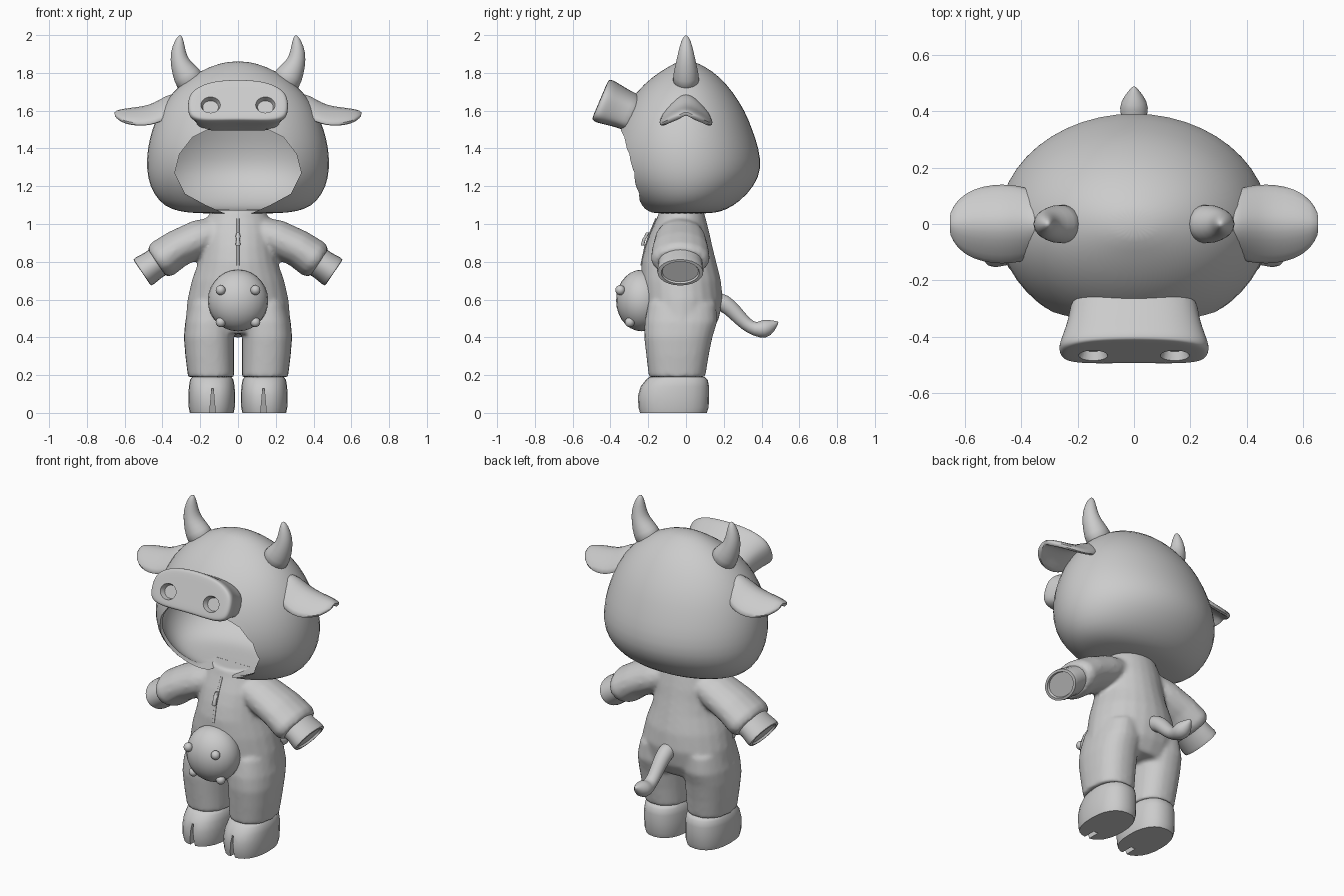
import bpy, bmesh
from math import cos, sin, pi, radians
from mathutils import Vector as V

if "Cube" in bpy.data.objects:
    bpy.data.objects.remove(bpy.data.objects["Cube"])

grey = bpy.data.materials.new("plain_grey")
grey.use_nodes = True
grey.diffuse_color = (0.6, 0.6, 0.6, 1)
grey.node_tree.nodes["Principled BSDF"].inputs["Base Color"].default_value = (0.6, 0.6, 0.6, 1)
X, Y, Z = V((1, 0, 0)), V((0, 1, 0)), V((0, 0, 1))


def spow(a, p):
    return abs(a) ** p * (1 if a > 0 else -1)


def ring(c, u, v, n=24, p=1.0):
    """Closed (super)ellipse of points around c."""
    return [V(c) + u * spow(cos(2 * pi * i / n), p) + v * spow(sin(2 * pi * i / n), p) for i in range(n)]


def level(z, rx, front, back, cx=0, p=1.0):
    """Horizontal ring given by half width and front and back depth."""
    return ring((cx, (front + back) / 2, z), X * rx, Y * ((back - front) / 2), p=p)


def tube(path, radii, side):
    """Rings along a path; radii are (in plane, along side)."""
    path = [V(p) for p in path]
    rings = []
    for i, (c, (a, b)) in enumerate(zip(path, radii)):
        t = (path[min(i + 1, len(path) - 1)] - path[max(i - 1, 0)]).normalized()
        rings.append(ring(c, t.cross(side) * a, side * b, 16))
    return rings


def build(name, *lofts, helper=False):
    bm = bmesh.new()
    for rings in lofts:
        rows = [[bm.verts.new(p) for p in r] for r in rings]
        n = len(rows[0])
        for a, b in zip(rows, rows[1:]):
            for i in range(n):
                bm.faces.new((a[i], a[(i + 1) % n], b[(i + 1) % n], b[i]))
        bm.faces.new(rows[0][::-1])
        bm.faces.new(rows[-1])
    bmesh.ops.recalc_face_normals(bm, faces=bm.faces)
    return to_object(name, bm, helper)


def to_object(name, bm, helper=False):
    me = bpy.data.meshes.new(name)
    bm.to_mesh(me)
    bm.free()
    me.materials.append(grey)
    ob = bpy.data.objects.new(name, me)
    bpy.context.collection.objects.link(ob)
    ob.hide_render = helper
    return ob


def finish(ob, *mods, angle=45):
    """Add modifiers given as (type, settings), apply them and shade."""
    for kind, settings in mods:
        m = ob.modifiers.new(kind.title(), kind)
        for k, val in settings.items():
            setattr(m, k, val)
    bpy.ops.object.select_all(action='DESELECT')
    ob.select_set(True)
    bpy.context.view_layer.objects.active = ob
    bpy.ops.object.convert(target='MESH')
    bpy.ops.object.shade_smooth_by_angle(angle=radians(angle))
    for _, settings in mods:
        if settings.get("object"):
            bpy.data.objects.remove(settings["object"])


SUB = ('SUBSURF', {"levels": 1})
SUB2 = ('SUBSURF', {"levels": 2})
MIRROR = ('MIRROR', {})


def cut(cutter):
    return ('BOOLEAN', {"object": cutter, "operation": 'DIFFERENCE', "solver": 'EXACT'})


# Hollow hood with a face opening
hood = build("hood", [level(*r) for r in (
    (1.055, .17, -.16, .10), (1.06, .27, -.19, .16), (1.075, .355, -.23, .215),
    (1.12, .425, -.29, .29), (1.2, .472, -.36, .365), (1.29, .49, -.4, .405),
    (1.4, .485, -.4, .39), (1.5, .46, -.375, .355), (1.6, .42, -.335, .315),
    (1.7, .35, -.265, .25), (1.78, .255, -.18, .18), (1.835, .15, -.09, .1),
    (1.862, .05, -.04, .04))])
half = [(.08, 1.06), (.17, 1.10), (.28, 1.16), (.335, 1.27), (.31, 1.37), (.24, 1.46), (.14, 1.51)]
outline = [(0, 1.03)] + half + [(-x, z) for x, z in half[::-1]]
opening = build("opening_cutter", [[V((x, y, z)) for x, z in outline] for y in (-.7, -.04)], helper=True)
finish(hood, SUB, ('SOLIDIFY', {"thickness": .02, "offset": -1}), cut(opening))

# Snout facing forward and slightly up
fwd, up = V((0, -.92, .39)), V((0, .39, .92))
base = V((0, -.315, 1.59))
rings = []
for d, s in ((-.08, .85), (0, .86), (.08, .95), (.125, 1.02), (.15, .99), (.156, .9), (.156, .5)):
    pts = ring((0, 0, 0), X * .265 * s, Z * .118 * s, 24, .65)
    rings.append([base + fwd * d + X * p.x + up * (p.z + .012 - .45 * p.x ** 2) for p in pts])
snout = build("snout", rings)
nostrils = build("nostril_cutter", *[
    [ring(base + fwd * d + X * s * .145 - up * .022, X * .052 * k, up * .046 * k)
     for d, k in ((.125, .8), (.165, 1.05))] for s in (-1, 1)], helper=True)
finish(snout, SUB2, cut(nostrils))

# Horns
finish(build("horns", tube(
    [(.235, 0, 1.73), (.275, 0, 1.79), (.308, 0, 1.85), (.318, 0, 1.91), (.31, 0, 1.975), (.305, 0, 2.0)],
    [(.085, .075), (.075, .07), (.052, .055), (.042, .042), (.023, .025), (.006, .006)], Y)), SUB, MIRROR)

# Ears: drooping leaves cupped downward
bm = bmesh.new()
rows = []
for x, w, top, edge in ((.33, .11, 1.70, 1.60), (.38, .14, 1.69, 1.565), (.44, .15, 1.65, 1.54),
                        (.5, .15, 1.63, 1.53), (.57, .135, 1.622, 1.535), (.63, .095, 1.61, 1.555),
                        (.66, .035, 1.595, 1.58)):
    rows.append([bm.verts.new((x, t * w, top + (edge - top) * abs(t) ** 1.6))
                 for t in (-1, -.75, -.4, 0, .4, .75, 1)])
for a, b in zip(rows, rows[1:]):
    for i in range(len(a) - 1):
        bm.faces.new((a[i], b[i], b[i + 1], a[i + 1]))
finish(to_object("ears", bm), ('SOLIDIFY', {"thickness": .03, "offset": -1}), SUB, MIRROR)

# Body: torso, legs and sleeves blended together
torso = [level(*r) for r in (
    (1.075, .14, -.14, .09), (1.03, .165, -.155, .105), (.95, .19, -.19, .125),
    (.88, .195, -.215, .14), (.8, .21, -.235, .16), (.7, .245, -.24, .185),
    (.6, .268, -.235, .195), (.5, .277, -.225, .175), (.42, .25, -.18, .13))]
parts = [torso]
for s in (-1, 1):
    parts.append([level(z, rx, f, b, s * cx, .85) for z, cx, rx, f, b in (
        (.58, .145, .11, -.2, .16), (.48, .15, .13, -.22, .165), (.4, .154, .133, -.222, .14),
        (.3, .15, .129, -.21, .12), (.19, .143, .122, -.197, .102))])
    parts.append(tube([(s * x, -.03, z) for x, z in (
        (.06, .98), (.2, .925), (.32, .87), (.4, .815), (.43, .795))],
        [(.07, .1), (.1, .135), (.1, .15), (.105, .158), (.09, .14)], Y))
finish(build("body_suit", *parts), ('REMESH', {"mode": 'VOXEL', "voxel_size": .012}),
       ('SMOOTH', {"factor": .5, "iterations": 6}), angle=60)

# Hands with a rimmed end
axis = V((.83, 0, -.56))
across = axis.cross(Y)
finish(build("hands", [ring(V((.40, -.03, .815)) + axis * d, across * r, Y * r * 1.45)
                       for d, r in ((0, .082), (.06, .08), (.11, .085), (.128, .083), (.13, .07), (.118, .066))]),
       MIRROR)

# Cloven feet
feet = build("feet", [level(z, rx, f, b, .139, .85) for z, rx, f, b in (
    (0, .116, -.245, .11), (.03, .122, -.253, .12), (.09, .124, -.255, .122),
    (.14, .121, -.24, .122), (.175, .115, -.212, .115), (.19, .104, -.195, .1), (.195, .06, -.12, .05))])
cleft = build("cleft_cutter", [[V((.135 + s * w, y, z)) for s, y in ((-1, -.4), (1, -.4), (1, b), (-1, b))]
                               for z, w, b in ((-.02, .017, -.16), (.13, .004, -.22))], helper=True)
finish(feet, cut(cleft), MIRROR)


# Udder and teats
def ball(name, spots):
    bm = bmesh.new()
    for c, r in spots:
        new = bmesh.ops.create_uvsphere(bm, u_segments=24, v_segments=14, radius=1)["verts"]
        bmesh.ops.scale(bm, vec=r, verts=new)
        bmesh.ops.translate(bm, vec=c, verts=new)
    finish(to_object(name, bm))


ball("udder", [((0, -.235, .595), (.16, .135, .163))])
ball("teats", [((s * .092, y, z), (.026, .026, .026)) for s in (-1, 1) for y, z in ((-.348, .65), (-.298, .48))])

# Tail with a pointed tuft
finish(build("tail", tube(
    [(0, y, z) for y, z in ((.13, .6), (.205, .585), (.26, .53), (.315, .47), (.365, .44),
                            (.415, .442), (.455, .463), (.49, .482))],
    [(.05, .05), (.048, .048), (.042, .042), (.036, .038), (.036, .04), (.055, .057), (.034, .034), (.003, .003)],
    X)), SUB)

# Zipper strip and pull
finish(build("zipper", tube([(0, -.158, 1.03), (0, -.192, .95), (0, -.217, .88), (0, -.238, .78)],
                            [(.004, .007)] * 4, X)))
finish(build("zipper_pull", [ring((0, y, z), X * r, Y * .009, 12, .5) for y, z, r in (
    (-.203, .955, .008), (-.212, .935, .013), (-.222, .92, .009), (-.23, .89, .013), (-.23, .885, .01))]))
